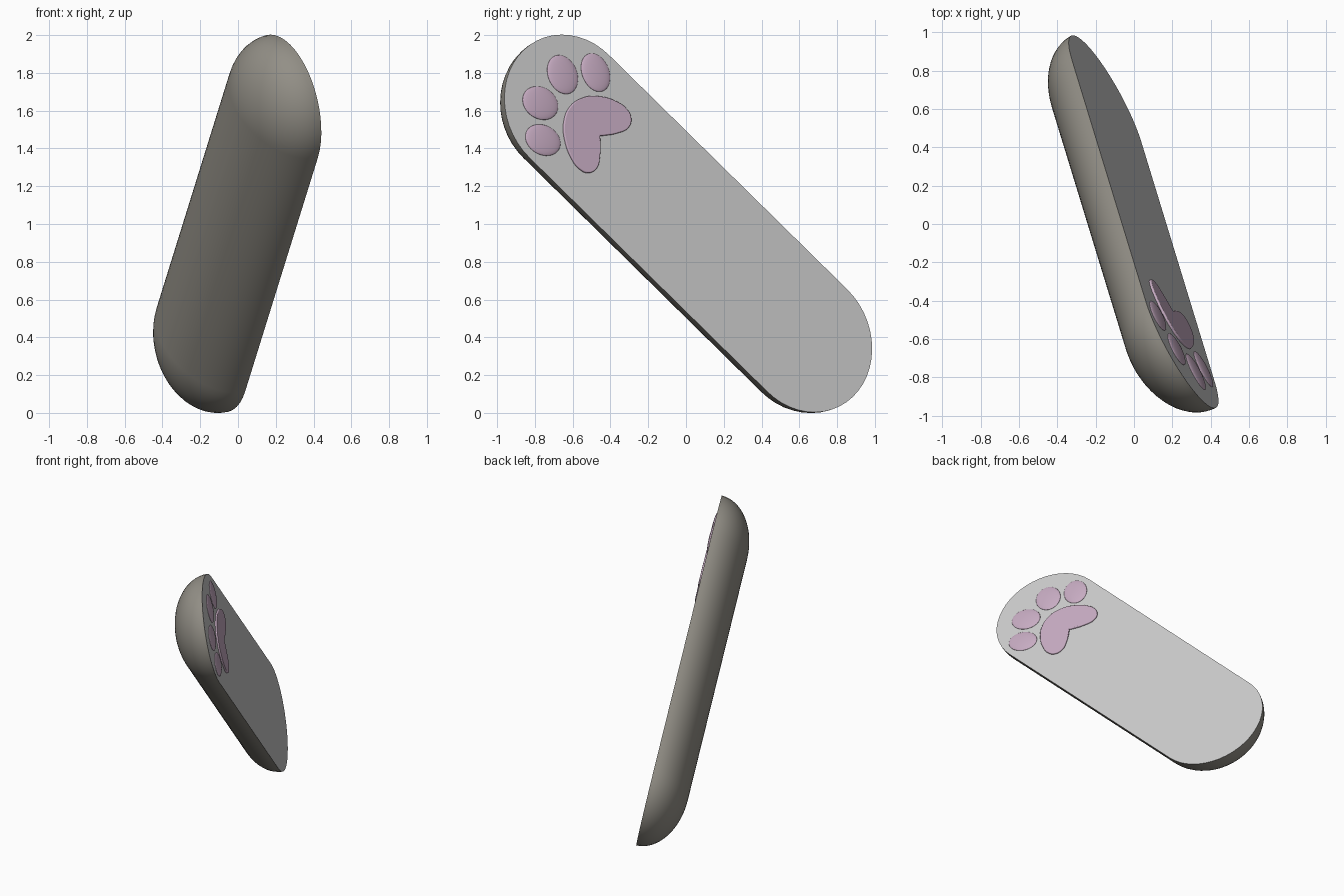
import bpy, bmesh
from math import pi, sin, cos, radians
from mathutils import Matrix, Vector

if "Cube" in bpy.data.objects:
    bpy.data.objects.remove(bpy.data.objects["Cube"])

# Tilted frame: local X along the slab, Y across it, Z out of the flat face
n = Vector((0.861, 0.468, 0.208)).normalized()
d = Vector((0.215, -0.696, 0.686))
d = (d - n * d.dot(n)).normalized()
w = n.cross(d)
FRAME = Matrix.Translation((0.05, 0.012, 1.003)) @ Matrix((d, w, n)).transposed().to_4x4()

L, R, D = 0.905, 0.388, 0.272   # half straight length, end radius, back depth


def material(name, rgb):
    mat = bpy.data.materials.new(name)
    mat.diffuse_color = (*rgb, 1)
    mat.use_nodes = True
    mat.node_tree.nodes["Principled BSDF"].inputs["Base Color"].default_value = mat.diffuse_color
    return mat


pink = material("pad_pink", (0.57, 0.41, 0.54))
shell_grey = material("warm_dark_grey", (0.29, 0.275, 0.24))
face_grey = material("face_grey", (0.55, 0.55, 0.55))


def finish(obj, *mats):
    bpy.ops.object.select_all(action='DESELECT')
    obj.select_set(True)
    bpy.context.view_layer.objects.active = obj
    if obj.type == 'CURVE':
        bpy.ops.object.convert(target='MESH')
        obj = bpy.context.object
    for mat in mats:
        obj.data.materials.append(mat)
    bpy.ops.object.shade_smooth_by_angle(angle=radians(35))


def mesh_object(name, bm, matrix, *mats):
    bmesh.ops.recalc_face_normals(bm, faces=bm.faces)
    me = bpy.data.meshes.new(name)
    bm.to_mesh(me)
    bm.free()
    obj = bpy.data.objects.new(name, me)
    bpy.context.collection.objects.link(obj)
    obj.matrix_world = matrix
    finish(obj, *mats)


# Slab body: flat stadium face with a domed, darker back
bm = bmesh.new()
rings, seg, steps = [], 24, 16
for i in range(steps + 1):
    a = i / steps * pi / 2
    r, z = R * cos(a), -D * sin(a)
    ring = []
    for side in (1, -1):
        for k in range(seg + 1):
            b = -pi / 2 + pi * k / seg
            ring.append(bm.verts.new((side * (L + r * cos(b)), side * r * sin(b), z)))
    rings.append(ring)
bm.faces.new(rings[0]).material_index = 1
count = len(rings[0])
for lo, hi in zip(rings, rings[1:]):
    for k in range(count):
        j = (k + 1) % count
        bm.faces.new((lo[k], lo[j], hi[j], hi[k]))
bmesh.ops.remove_doubles(bm, verts=bm.verts, dist=1e-4)
mesh_object("slab_body", bm, FRAME, shell_grey, face_grey)

# Toe pads: four shallow ellipsoids, mirrored about the centre line
for side, label in ((1, "left"), (-1, "right")):
    for name, s, t, a, b, ang in (("inner", 1.04, 0.108, 0.107, 0.089, 27),
                                  ("outer", 0.905, 0.256, 0.106, 0.083, 28)):
        bm = bmesh.new()
        bmesh.ops.create_uvsphere(bm, u_segments=40, v_segments=20, radius=1)
        local = (Matrix.Translation((s, side * t, 0))
                 @ Matrix.Rotation(radians(side * ang), 4, 'Z')
                 @ Matrix.Diagonal((a, b, 0.015, 1)))
        mesh_object(f"{name}_toe_pad_{label}", bm, FRAME @ local, pink)

# Main pad: smooth two-lobed outline, slightly raised with a rounded rim
half = [(0.875, 0.095), (0.815, 0.163), (0.72, 0.217), (0.65, 0.228),
        (0.60, 0.207), (0.58, 0.155), (0.612, 0.08), (0.645, 0.035)]
outline = [(0.902, 0)] + half + [(0.675, 0)] + [(s, -t) for s, t in reversed(half)]
cu = bpy.data.curves.new("main_pad", 'CURVE')
cu.dimensions = '2D'
cu.fill_mode = 'BOTH'
cu.extrude = 0.006
cu.bevel_depth = 0.006
cu.bevel_resolution = 3
cu.offset = -0.006
sp = cu.splines.new('BEZIER')
sp.bezier_points.add(len(outline) - 1)
sp.use_cyclic_u = True
sp.resolution_u = 6
for p, (s, t) in zip(sp.bezier_points, outline):
    p.co = (s, t, 0)
    kind = 'VECTOR' if (s, t) == (0.675, 0) else 'AUTO'
    p.handle_left_type = p.handle_right_type = kind
pad = bpy.data.objects.new("main_pad", cu)
bpy.context.collection.objects.link(pad)
pad.matrix_world = FRAME
finish(pad, pink)
